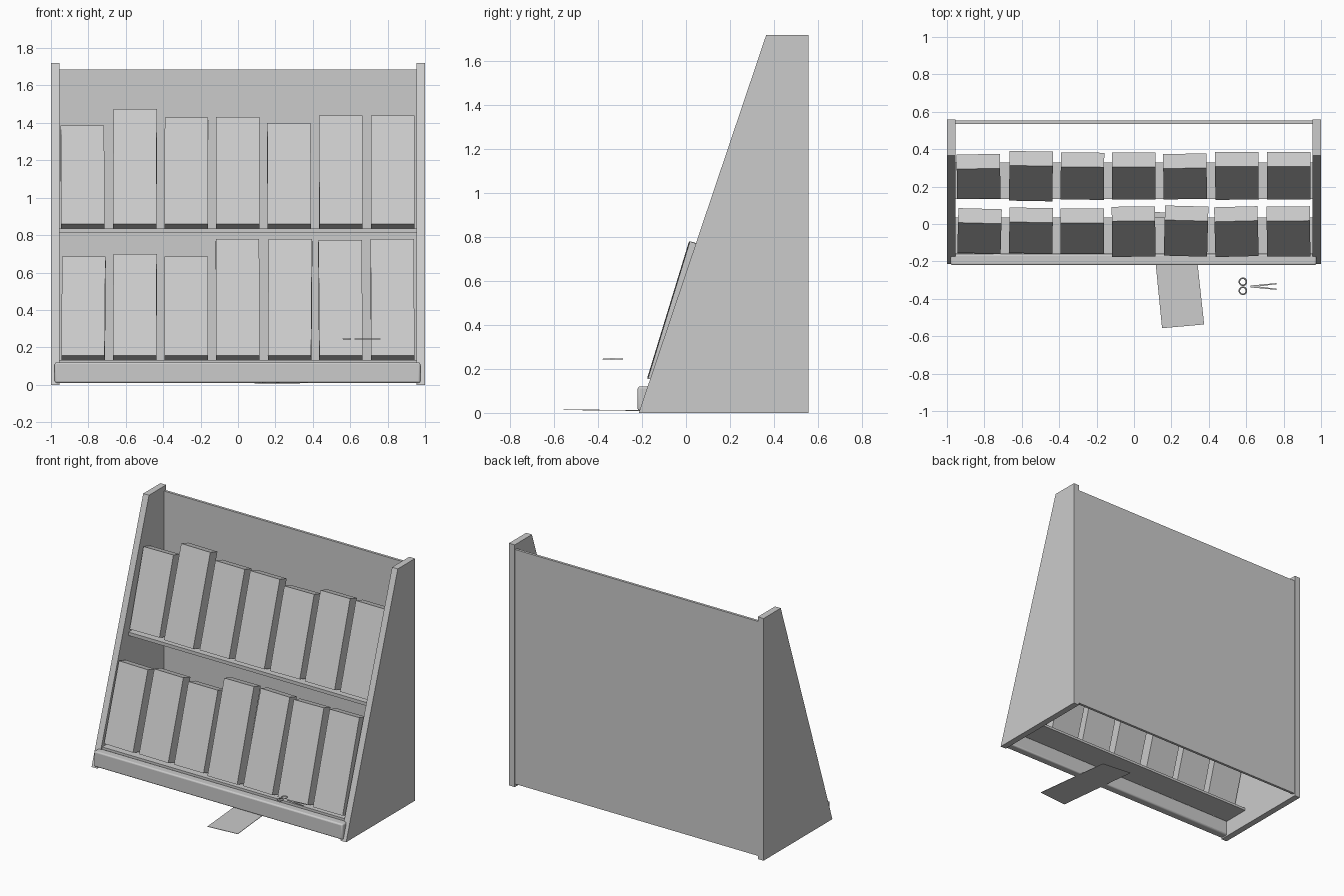
import bpy, bmesh, math
from mathutils import Matrix, Vector

if "Cube" in bpy.data.objects:
    bpy.data.objects.remove(bpy.data.objects["Cube"])

grey = bpy.data.materials.new("light_grey")
grey.diffuse_color = (0.6, 0.6, 0.6, 1)
grey.use_nodes = True
grey.node_tree.nodes["Principled BSDF"].inputs["Base Color"].default_value = grey.diffuse_color


def finish(name, bm):
    bmesh.ops.recalc_face_normals(bm, faces=bm.faces)
    me = bpy.data.meshes.new(name)
    bm.to_mesh(me)
    bm.free()
    me.materials.append(grey)
    ob = bpy.data.objects.new(name, me)
    bpy.context.collection.objects.link(ob)
    return ob


def box(name, lo, hi):
    bm = bmesh.new()
    lo, hi = Vector(lo), Vector(hi)
    size = hi - lo
    bmesh.ops.create_cube(bm, size=1, matrix=Matrix.Translation((lo + hi) / 2)
                          @ Matrix.Diagonal((*size, 1)))
    return finish(name, bm)


def prism(name, points, offset):
    """Extrude a flat outline along an offset vector."""
    bm = bmesh.new()
    face = bm.faces.new([bm.verts.new(p) for p in points])
    ext = bmesh.ops.extrude_face_region(bm, geom=[face])
    verts = [v for v in ext["geom"] if isinstance(v, bmesh.types.BMVert)]
    bmesh.ops.translate(bm, verts=verts, vec=offset)
    return finish(name, bm)


# Slanted side panels
outline = [(-0.215, 0), (0.365, 1.72), (0.558, 1.72), (0.558, 0)]
for side, x in (("left", -1.0), ("right", 0.955)):
    prism(side + "_side_panel", [(x, y, z) for y, z in outline], (0.045, 0, 0))

# Back panel and the two shelves
box("back_panel", (-0.957, 0.535, 0.02), (0.957, 0.553, 1.685))
box("lower_shelf", (-0.957, -0.16, 0.115), (0.957, 0.035, 0.133))
box("upper_shelf", (-0.957, 0.135, 0.812), (0.957, 0.33, 0.836))

# Front lip with softened edges
lip = box("front_lip", (-0.98, -0.22, 0.01), (0.975, -0.16, 0.12))
bevel = lip.modifiers.new("soft_edges", "BEVEL")
bevel.width, bevel.segments = 0.01, 3
bpy.context.view_layer.objects.active = lip
lip.select_set(True)
bpy.ops.object.shade_smooth_by_angle(angle=math.radians(35))

# Leaning packets: (front y, top z, yaw in degrees) for each one
TILT = math.radians(17)
WIDTH, DEPTH, GAP = 0.232, 0.081, 0.276
lower = [(-0.157, 0.685, -1.5), (-0.157, 0.70, -1), (-0.157, 0.685, 0),
         (-0.175, 0.78, 0.5), (-0.172, 0.78, -1.5), (-0.174, 0.775, 1.5),
         (-0.174, 0.78, 0.5)]
upper = [(0.135, 1.385, 1), (0.123, 1.475, -1), (0.13, 1.43, -0.5),
         (0.13, 1.432, 0), (0.133, 1.40, 1), (0.13, 1.44, 0.5),
         (0.13, 1.44, 0)]
for row, base, packets in (("lower", 0.157, lower), ("upper", 0.86, upper)):
    for i, (y, top, yaw) in enumerate(packets):
        height = (top - base) / math.cos(TILT)
        ob = box(f"{row}_packet_{i + 1}", (-WIDTH / 2, 0, 0),
                 (WIDTH / 2, DEPTH, height))
        ob.location = ((i - 3) * GAP - 0.001, y, base)
        ob.rotation_euler = (-TILT, 0, math.radians(yaw))

# Loose card lying under the lip
prism("card", [(0.15, -0.557, 0.013), (0.375, -0.537, 0.013),
               (0.312, 0.045, 0.006), (0.088, 0.068, 0.006)], (0, 0, 0.003))

# Small scissors: two finger rings and two blades
for i, y in enumerate((-0.309, -0.357)):
    bpy.ops.mesh.primitive_torus_add(major_radius=0.019, minor_radius=0.004,
                                     major_segments=20, minor_segments=6,
                                     location=(0.582, y, 0.245))
    ring = bpy.context.object
    ring.name = f"scissor_ring_{i + 1}"
    ring.scale.z = 0.6
    ring.data.materials.append(grey)
    bpy.ops.object.shade_smooth_by_angle(angle=math.radians(60))
for i, s in enumerate((1, -1)):
    c = -0.334
    prism(f"scissor_blade_{i + 1}",
          [(0.622, c - s * 0.005, 0.243), (0.762, c + s * 0.012, 0.243),
           (0.762, c + s * 0.018, 0.243), (0.622, c + s * 0.005, 0.243)],
          (0, 0, 0.004))
